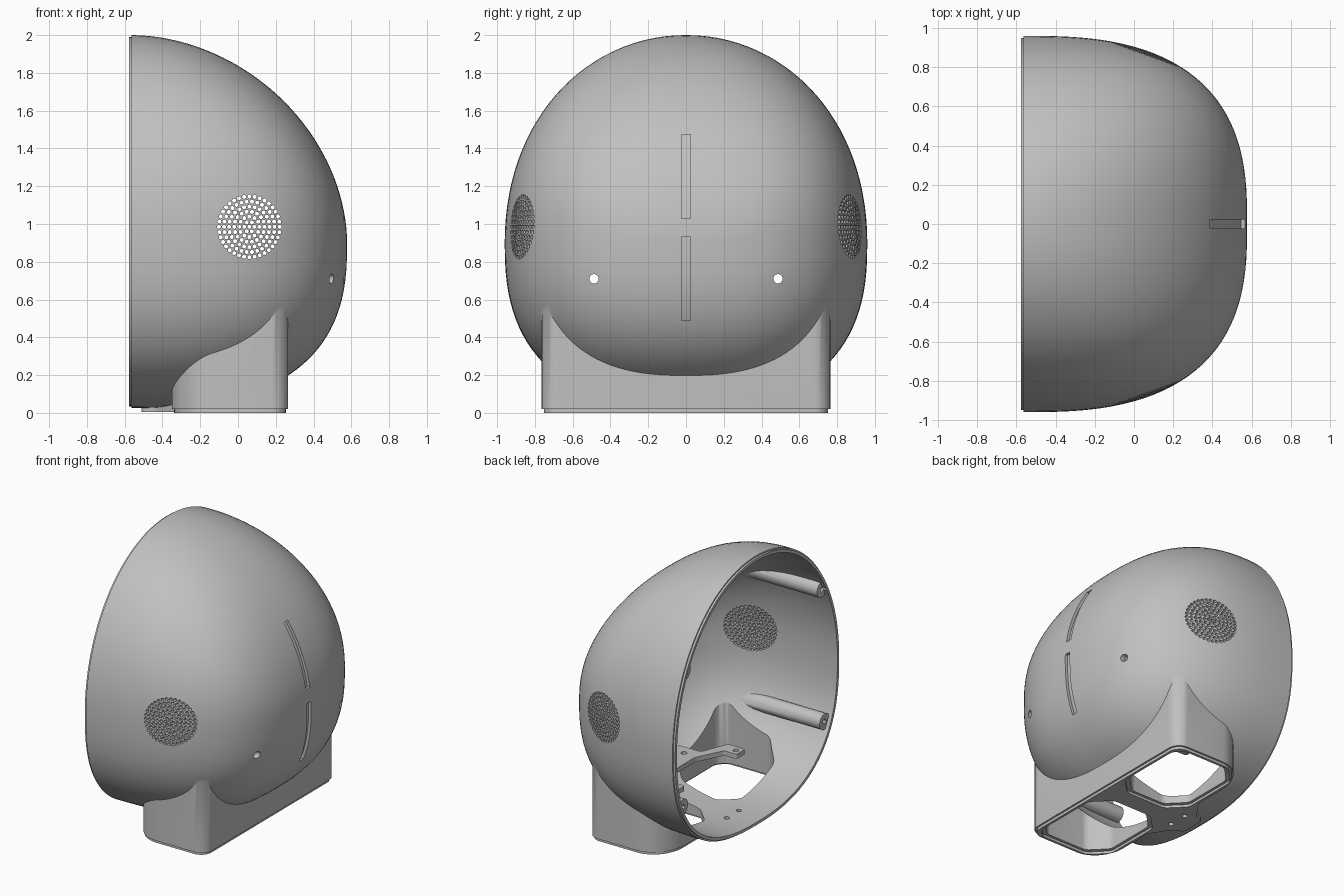
import bpy, bmesh, math
from mathutils import Matrix, Vector

cube = bpy.data.objects.get("Cube")
if cube:
    bpy.data.objects.remove(cube)

grey = bpy.data.materials.new("matte_grey")
grey.use_nodes = True
grey.diffuse_color = (0.53, 0.53, 0.53, 1)
grey.node_tree.nodes["Principled BSDF"].inputs["Base Color"].default_value = (0.53, 0.53, 0.53, 1)

RIM, SEAM, NOSE, MID = -0.5775, -0.5625, 0.5775, 0.9
WALL = 0.031


def finish(bm, name):
    bmesh.ops.recalc_face_normals(bm, faces=bm.faces)
    mesh = bpy.data.meshes.new(name)
    bm.to_mesh(mesh)
    bm.free()
    mesh.materials.append(grey)
    obj = bpy.data.objects.new(name, mesh)
    bpy.context.collection.objects.link(obj)
    return obj


def combine(target, tool, op):
    """Apply a boolean and discard the tool."""
    mod = target.modifiers.new(op, "BOOLEAN")
    mod.operation, mod.solver, mod.object = op, "EXACT", tool
    bpy.context.view_layer.objects.active = target
    bpy.ops.object.modifier_apply(modifier=mod.name)
    bpy.data.objects.remove(tool)


def dome(name, inset, lip=False, sides=112, steps=36):
    """Half egg opening toward -x, with its nose at +x."""
    length = NOSE - inset - SEAM
    stations = [(RIM, 0.01), (SEAM, 0.01)] if lip else [(-0.75, inset)]
    stations += [(SEAM + length * math.sin(math.pi / 2 * k / steps), inset) for k in range(steps)]
    bm = bmesh.new()
    rings = []
    for x, gap in stations:
        u = max(0, (x - SEAM) / length)
        wide = (0.96 - gap) * (1 - u ** 2.7) ** 0.37
        high = (1.1 - gap) * (1 - u ** 1.9) ** 0.526
        low = (0.875 - gap) * (1 - u ** 2.6) ** 0.385
        ring = []
        for i in range(sides):
            a = math.tau * i / sides
            c, s = math.cos(a), math.sin(a)
            # Sections grow squarer toward the nose
            p = 2 / (2.05 + 0.4 * u) if s >= 0 else 0.8
            y = math.copysign(abs(c) ** p, c) * wide
            z = s ** p * high if s >= 0 else -abs(s) ** p * low
            ring.append(bm.verts.new((x, y, MID + z)))
        rings.append(ring)
    for a, b in zip(rings, rings[1:]):
        for i in range(sides):
            j = (i + 1) % sides
            bm.faces.new((a[i], a[j], b[j], b[i]))
    bm.faces.new(rings[0])
    tip = bm.verts.new((SEAM + length, 0, MID))
    for i in range(sides):
        bm.faces.new((rings[-1][i], rings[-1][(i + 1) % sides], tip))
    return finish(bm, name)


def prism(name, outline, z0, z1, radius=0.0):
    """Upright prism with rounded corners."""
    bm = bmesh.new()
    face = bm.faces.new([bm.verts.new((x, y, z0)) for x, y in outline])
    top = bmesh.ops.extrude_face_region(bm, geom=[face])["geom"]
    bmesh.ops.translate(bm, vec=(0, 0, z1 - z0), verts=[v for v in top if isinstance(v, bmesh.types.BMVert)])
    if radius:
        upright = [e for e in bm.edges if abs(e.verts[0].co.z - e.verts[1].co.z) > 1e-4]
        bmesh.ops.bevel(bm, geom=upright, offset=radius, segments=6, profile=0.5, affect="EDGES")
    return finish(bm, name)


def rods(name, centres, radius, length, axis, sides=20):
    """Parallel cylinders along one axis."""
    bm = bmesh.new()
    turn = Vector((0, 0, 1)).rotation_difference(Vector(axis)).to_matrix().to_4x4()
    for c in centres:
        bmesh.ops.create_cone(bm, cap_ends=True, segments=sides, radius1=radius, radius2=radius,
                              depth=length, matrix=Matrix.Translation(c) @ turn)
    return finish(bm, name)


def mirrored(half):
    return half + [(x, -y) for x, y in reversed(half)]


def box(x0, x1, y0, y1):
    return [(x0, y0), (x1, y0), (x1, y1), (x0, y1)]


# Outer skin with the pedestal and the flat chin tongue
shell = dome("head_shell", 0, lip=True)


def foot(gap):
    return mirrored([(0.265 - gap, 0.765 - gap), (-0.22, 0.765 - gap), (-0.35 + gap, 0.61)])


combine(shell, prism("pedestal", foot(0), 0.02, 0.62, 0.085), "UNION")
combine(shell, prism("pedestal_lip", foot(0.012), 0, 0.05, 0.08), "UNION")
tongue = mirrored([(-0.51, 0.09), (-0.44, 0.12), (-0.32, 0.3), (-0.2, 0.3)])
combine(shell, prism("chin_tongue", tongue, 0.004, 0.055, 0.02), "UNION")

# Hollow inside, leaving four long screw posts on the wall
cavity = dome("cavity", WALL)
posts = [(0.05, s * y, z) for s in (-1, 1) for y, z in ((0.79, 1.45), (0.82, 0.47))]
combine(cavity, rods("screw_posts", posts, 0.058, 1.2, (1, 0, 0)), "DIFFERENCE")
combine(shell, cavity, "DIFFERENCE")
tips = [(RIM, y, z) for x, y, z in posts]
combine(shell, rods("post_bores", tips, 0.018, 0.4, (1, 0, 0), 12), "DIFFERENCE")


# Two chamfered wells through the pedestal, each with a stepped lower edge
def well(side, grow):
    x0, x1, y0, y1, c = -0.3 - grow, 0.215 + grow, 0.09 - grow, 0.715 + grow, 0.12
    pts = [(x0 + c, y0), (x1 - c, y0), (x1, y0 + c), (x1, y1 - c / 2), (x1 - c / 2, y1),
           (x0 + c, y1), (x0, y1 - c), (x0, y0 + c)]
    return [(x, side * y) for x, y in pts]


for side in (-1, 1):
    combine(shell, prism("well", well(side, 0), -0.1, 0.52, 0.025), "DIFFERENCE")
    combine(shell, prism("well_step", well(side, 0.02), -0.1, 0.018, 0.025), "DIFFERENCE")

# Recessed slots down the nose line
for low, high in ((0.49, 0.93), (1.03, 1.475)):
    slot = prism("slot", box(0.2, 0.7, -0.023, 0.023), low, high)
    combine(slot, dome("slot_floor", 0.02), "DIFFERENCE")
    combine(shell, slot, "DIFFERENCE")

# Small round holes either side of the nose and in the tongue
combine(shell, rods("sensor_holes", [(0.45, s * 0.487, 0.71) for s in (-1, 1)], 0.025, 0.4, (1, 0, 0)),
        "DIFFERENCE")
combine(shell, rods("tongue_holes", [(-0.38, s * 0.07, 0) for s in (-1, 1)], 0.018, 0.3, (0, 0, 1)),
        "DIFFERENCE")

# Speaker grilles: concentric rings of holes through both cheeks
grille = [(0.06, 0, 0.985)]
for ring in range(1, 7):
    for i in range(6 * ring):
        a = math.tau * i / (6 * ring)
        grille.append((0.06 + 0.0268 * ring * math.cos(a), 0, 0.985 + 0.0268 * ring * math.sin(a)))
combine(shell, rods("grille_holes", grille, 0.0105, 2.4, (0, 1, 0), 12), "DIFFERENCE")

# Forked mounting bracket above the wells
fork = mirrored([(0.2, 0.2), (0.02, 0.2), (-0.06, 0.4), (-0.2, 0.4), (-0.2, 0.3), (-0.1, 0.3), (0.0, 0.1)])
bracket = prism("mounting_bracket", fork, 0.3, 0.335, 0.015)
ends = [(x, s * y, 0.32) for s in (-1, 1) for x, y in ((-0.16, 0.35), (0.1, 0.12))]
combine(bracket, rods("bracket_holes", ends, 0.02, 0.2, (0, 0, 1)), "DIFFERENCE")
legs = rods("bracket_legs", [(0.15, s * 0.05, 0.17) for s in (-1, 1)], 0.035, 0.28, (0, 0, 1))

for obj in (shell, bracket, legs):
    bpy.ops.object.select_all(action="DESELECT")
    obj.select_set(True)
    bpy.context.view_layer.objects.active = obj
    bpy.ops.object.shade_smooth_by_angle(angle=math.radians(30))
